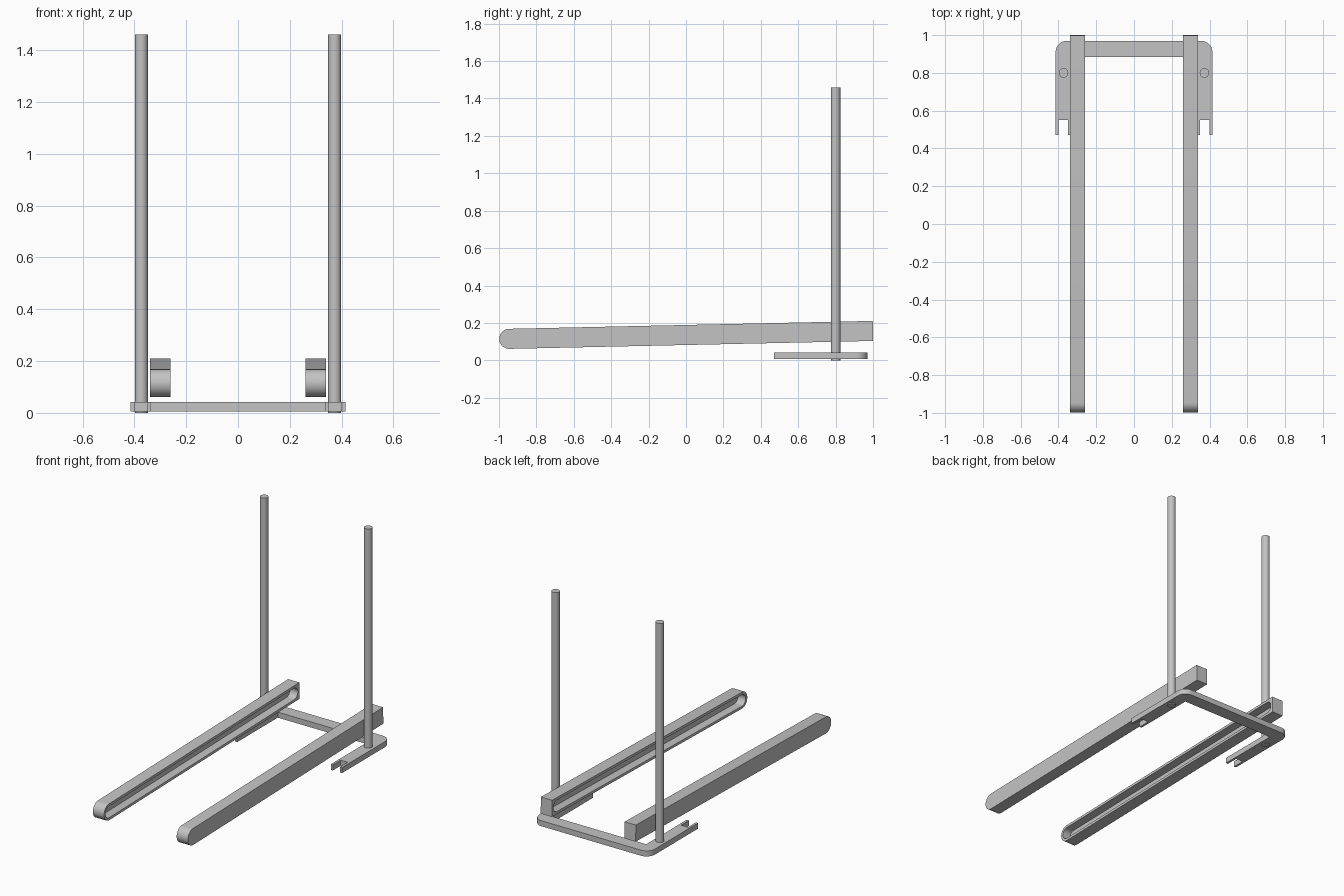
import bpy, bmesh
from math import sin, cos, pi, atan2

cube = bpy.data.objects.get("Cube")
if cube:
    bpy.data.objects.remove(cube, do_unlink=True)

grey = bpy.data.materials.new("plain_grey")
grey.use_nodes = True
grey.diffuse_color = (0.55, 0.55, 0.55, 1)
grey.node_tree.nodes["Principled BSDF"].inputs["Base Color"].default_value = (0.55, 0.55, 0.55, 1)


def finish(name, bm, smooth=True):
    bmesh.ops.recalc_face_normals(bm, faces=bm.faces)
    mesh = bpy.data.meshes.new(name)
    bm.to_mesh(mesh)
    bm.free()
    mesh.materials.append(grey)
    obj = bpy.data.objects.new(name, mesh)
    bpy.context.collection.objects.link(obj)
    if smooth:
        bpy.ops.object.select_all(action='DESELECT')
        obj.select_set(True)
        bpy.context.view_layer.objects.active = obj
        bpy.ops.object.shade_smooth_by_angle(angle=pi / 6)
    return obj


def bridge(bm, a, b):
    for i in range(len(a)):
        j = (i + 1) % len(a)
        bm.faces.new((a[i], a[j], b[j], b[i]))


# Long arms: rounded nose, square tail, slot with round ends on the inner face
NOSE_Y, NOSE_Z, RADIUS, LENGTH = -0.945, 0.115, 0.0535, 1.945
SLOT_R, SLOT_DEPTH, STEPS = 0.037, 0.055, 16
TILT = atan2(0.042, 1.93)


def arm_outline(radius, square_tail):
    points = []
    for i in range(STEPS + 1):                      # nose, top to bottom
        a = pi / 2 + pi * i / STEPS
        points.append((radius * cos(a), radius * sin(a)))
    for i in range(STEPS + 1):                      # tail, bottom to top
        a = -pi / 2 + pi * i / STEPS
        scale = radius / max(abs(cos(a)), abs(sin(a))) if square_tail else radius
        points.append((LENGTH - RADIUS + scale * cos(a), scale * sin(a)))
    return [(NOSE_Y + u * cos(TILT) - v * sin(TILT),
             NOSE_Z + u * sin(TILT) + v * cos(TILT)) for u, v in points]


def make_arm(name, side):
    bm = bmesh.new()

    def ring(x, outline):
        return [bm.verts.new((side * x, y, z)) for y, z in outline]

    body, slot = arm_outline(RADIUS, True), arm_outline(SLOT_R, False)
    outer, inner = ring(0.34, body), ring(0.26, body)
    lip, floor = ring(0.26, slot), ring(0.26 + SLOT_DEPTH, slot)
    bm.faces.new(outer)
    bridge(bm, outer, inner)
    bridge(bm, inner, lip)
    bridge(bm, lip, floor)
    bm.faces.new(floor)
    finish(name, bm)


# Upright round poles
def make_pole(name, side):
    bm = bmesh.new()
    bmesh.ops.create_cone(bm, cap_ends=True, segments=32, radius1=0.025, radius2=0.025, depth=1.46)
    bmesh.ops.translate(bm, vec=(side * 0.373, 0.8, 0.73), verts=bm.verts)
    finish(name, bm)


for side, label in ((1, "left"), (-1, "right")):
    make_arm(label + "_arm", side)
    make_pole(label + "_pole", side)

# U-shaped base with rounded rear corners and forked front ends
CORNER = 0.06
half = [(0.335, 0.885), (0.335, 0.47), (0.35, 0.47), (0.35, 0.55),
        (0.4, 0.55), (0.4, 0.47), (0.415, 0.47)]
for i in range(11):
    a = pi / 2 * i / 10
    half.append((0.415 - CORNER + CORNER * cos(a), 0.97 - CORNER + CORNER * sin(a)))
outline = half + [(-x, y) for x, y in reversed(half)]
bm = bmesh.new()
low, high = ([bm.verts.new((x, y, z)) for x, y in outline] for z in (0.006, 0.042))
bm.faces.new(low)
bm.faces.new(high)
bridge(bm, low, high)
finish("base_frame", bm)
